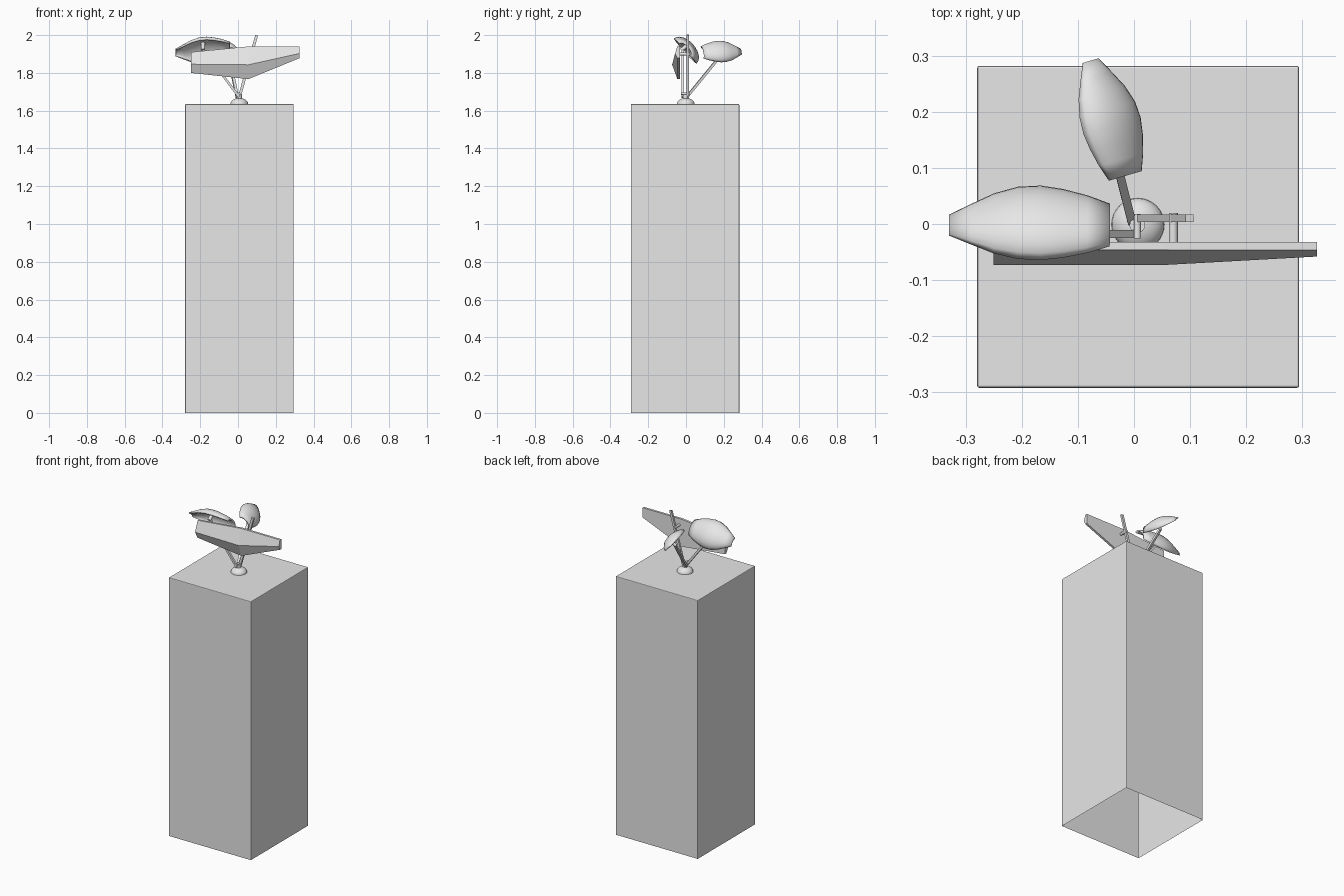
import bpy, bmesh, math
from mathutils import Vector, Matrix

if "Cube" in bpy.data.objects:
    bpy.data.objects.remove(bpy.data.objects["Cube"])

grey = bpy.data.materials.new("light grey")
grey.diffuse_color = (0.8, 0.8, 0.8, 1)
grey.use_nodes = True
grey.node_tree.nodes["Principled BSDF"].inputs["Base Color"].default_value = grey.diffuse_color


def finish(name, bm, smooth=False):
    bmesh.ops.recalc_face_normals(bm, faces=bm.faces)
    me = bpy.data.meshes.new(name)
    bm.to_mesh(me)
    bm.free()
    me.materials.append(grey)
    ob = bpy.data.objects.new(name, me)
    bpy.context.collection.objects.link(ob)
    if smooth:
        for o in bpy.context.selected_objects:
            o.select_set(False)
        ob.select_set(True)
        bpy.context.view_layer.objects.active = ob
        bpy.ops.object.shade_smooth_by_angle(angle=math.radians(35))
    return ob


def bar(name, a, b, width, depth, side):
    """Rectangular bar from a to b; depth is measured along side."""
    a, b = Vector(a), Vector(b)
    d = (b - a).normalized()
    s = Vector(side)
    s = (s - d * s.dot(d)).normalized()
    t = d.cross(s)
    bm = bmesh.new()
    m = Matrix((t, s, d)).transposed().to_4x4()
    m.translation = (a + b) / 2
    bmesh.ops.create_cube(bm, size=1, matrix=m @ Matrix.Diagonal((width, depth, (b - a).length, 1)))
    return finish(name, bm)


def peg(name, a, b, radius):
    """Round pin from a to b."""
    a, b = Vector(a), Vector(b)
    m = Matrix.Translation((a + b) / 2) @ (b - a).to_track_quat('Z', 'Y').to_matrix().to_4x4()
    bm = bmesh.new()
    bmesh.ops.create_cone(bm, cap_ends=True, segments=16, radius1=radius, radius2=radius,
                          depth=(b - a).length, matrix=m)
    return finish(name, bm, True)


# Pedestal: hollow, open underneath, softened edges
bm = bmesh.new()
bmesh.ops.create_cube(bm, size=1, matrix=Matrix.Translation((0.0075, -0.005, 0.8175))
                      @ Matrix.Diagonal((0.574, 0.574, 1.635, 1)))
bmesh.ops.delete(bm, geom=[f for f in bm.faces if f.normal.z < -0.5], context='FACES')
bmesh.ops.bevel(bm, geom=[e for e in bm.edges if not e.is_boundary], offset=0.004,
                segments=2, profile=0.5, affect='EDGES')
finish("pedestal", bm)

# Dome foot with a small collar
bm = bmesh.new()
bmesh.ops.create_uvsphere(bm, u_segments=32, v_segments=16, radius=1,
                          matrix=Matrix.Translation((0.007, -0.001, 1.635)) @ Matrix.Diagonal((0.047, 0.047, 0.032, 1)))
bmesh.ops.bisect_plane(bm, geom=bm.verts[:] + bm.edges[:] + bm.faces[:],
                       plane_co=(0, 0, 1.6351), plane_no=(0, 0, 1), clear_inner=True)
finish("dome_foot", bm, True)
peg("collar", (0.006, -0.002, 1.66), (0.006, -0.002, 1.685), 0.014)
peg("hinge_pin", (0.006, -0.026, 1.69), (0.006, 0.018, 1.69), 0.006)

# Faceted front blade: flat back, upper and lower front panels meeting at a ridge
sections = [  # x, top z, ridge z, bottom z, ridge y
    (-0.25, 1.91, 1.846, 1.80, -0.073),
    (0.055, 1.94, 1.843, 1.767, -0.073),
    (0.326, 1.94, 1.903, 1.878, -0.058)]
bm = bmesh.new()
rings = []
for x, top, ridge, low, ry in sections:
    rings.append([bm.verts.new((x, y, z)) for y, z in
                  ((-0.032, top), (-0.046, top), (ry, ridge), (-0.046, low), (-0.032, low))])
for r, s in zip(rings, rings[1:]):
    for i in range(5):
        j = (i + 1) % 5
        bm.faces.new((r[i], r[j], s[j], s[i]))
bm.faces.new(rings[0])
bm.faces.new(rings[-1])
finish("front_blade", bm)

# Curved petals: hollow shells with blunt ends
PROFILE = [  # fraction of length from the root, half width, bulge
    (0, 0.052, 0.030), (0.14, 0.070, 0.041), (0.29, 0.083, 0.050), (0.43, 0.090, 0.055),
    (0.57, 0.087, 0.054), (0.72, 0.073, 0.043), (0.86, 0.050, 0.028), (1, 0.026, 0.012)]


def petal(name, root, tip, scale):
    root, tip = Vector(root), Vector(tip)
    flat = Vector((tip.x - root.x, tip.y - root.y, 0)).normalized()
    out = Vector((flat.y, -flat.x, 0))
    up = Vector((0, 0, 1))
    n = out * 0.74 + up * 0.67
    w = up * 0.74 - out * 0.67
    bm = bmesh.new()
    rows = []
    for f, half, bulge in PROFILE:
        c = root.lerp(tip, f)
        rows.append([bm.verts.new(c + (w * half * math.sin(t) + n * bulge * math.cos(t)) * scale)
                     for t in [math.radians(-90 + 15 * k) for k in range(13)]])
    for r, s in zip(rows, rows[1:]):
        for i in range(12):
            bm.faces.new((r[i], r[i + 1], s[i + 1], s[i]))
    bmesh.ops.recalc_face_normals(bm, faces=bm.faces)
    bm.faces.ensure_lookup_table()
    if sum(f.normal.dot(n) for f in bm.faces) < 0:
        bmesh.ops.reverse_faces(bm, faces=bm.faces)
    # thickness grows inward
    me_ob = finish(name, bm, True)
    if sum(p.normal.dot(n) for p in me_ob.data.polygons) < 0:
        me_ob.data.flip_normals()
    mod = me_ob.modifiers.new("thickness", 'SOLIDIFY')
    mod.thickness = 0.010
    mod.offset = -1
    return n


n1 = petal("left_petal", (-0.043, -0.005, 1.922), (-0.33, -0.003, 1.907), 1.0)
n2 = petal("rear_petal", (-0.018, 0.085, 1.907), (-0.078, 0.291, 1.912), 0.8)

# Stems: left, rear and the slanted mast holding the blade
left_end = Vector((-0.185, -0.018, 1.925))
bar("left_stem", (0.006, -0.018, 1.672), left_end, 0.013, 0.014, (0, 1, 0))
peg("left_petal_pin", left_end - n1 * 0.008, left_end + n1 * 0.052, 0.011)

rear_end = Vector((-0.048, 0.178, 1.885))
bar("rear_stem", (-0.004, 0.004, 1.672), rear_end, 0.013, 0.015, (0.96, 0.28, 0))
peg("rear_petal_pin", rear_end - n2 * 0.006, rear_end + n2 * 0.045, 0.009)

bar("mast", (0.006, 0.010, 1.668), (0.099, 0.010, 2.0), 0.015, 0.013, (0, 1, 0))
peg("blade_pin", (0.070, -0.034, 1.90), (0.070, 0.020, 1.90), 0.008)
